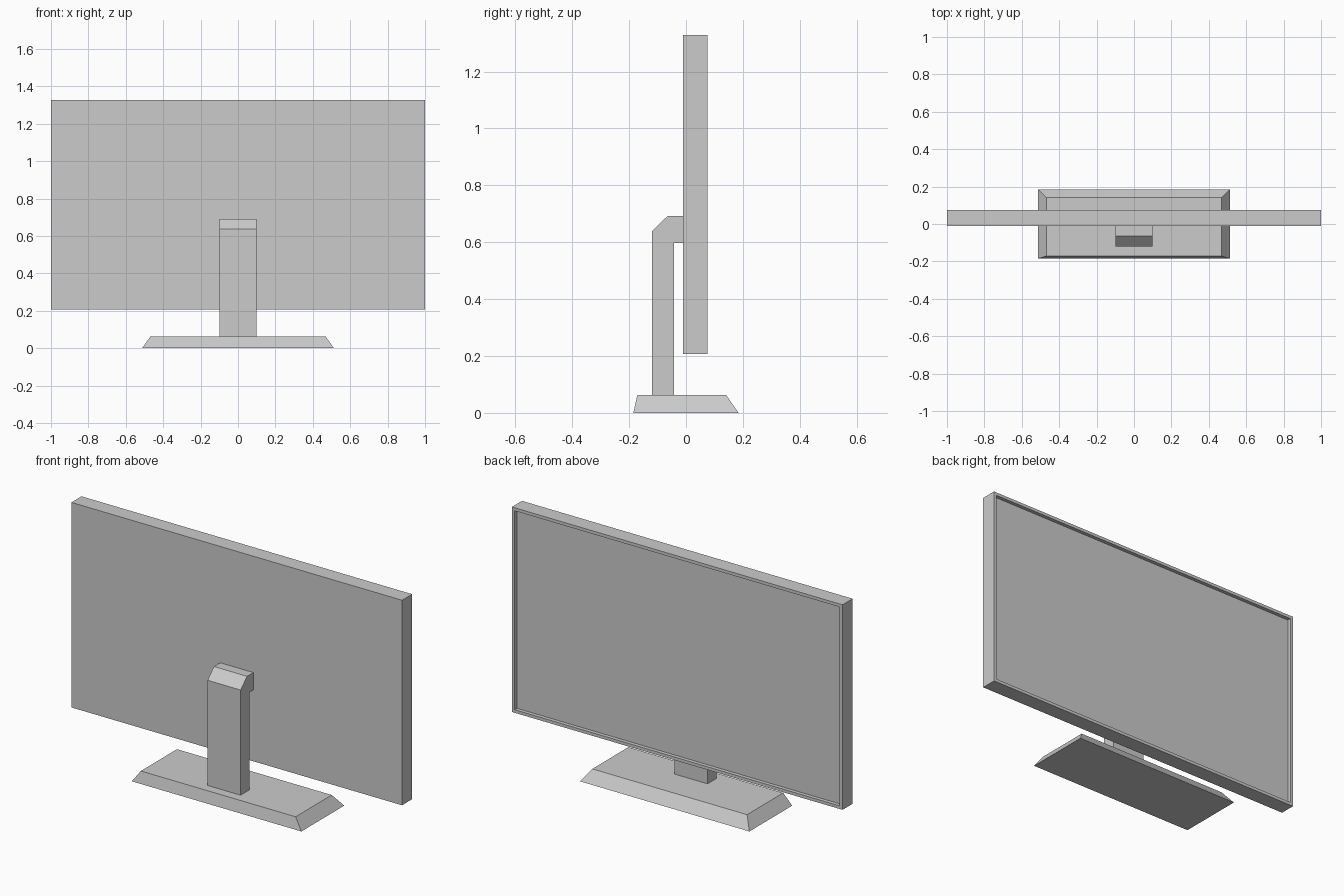
import bpy, bmesh

if "Cube" in bpy.data.objects:
    bpy.data.objects.remove(bpy.data.objects["Cube"])


def finish(bm, name):
    bmesh.ops.recalc_face_normals(bm, faces=bm.faces)
    mesh = bpy.data.meshes.new(name)
    bm.to_mesh(mesh)
    bm.free()
    obj = bpy.data.objects.new(name, mesh)
    bpy.context.collection.objects.link(obj)
    return obj


def box(x, y0, y1, z0, z1):
    """Box symmetric in x, spanning the given y and z ranges."""
    bm = bmesh.new()
    bmesh.ops.create_cube(bm, size=2)
    for v in bm.verts:
        v.co = (v.co.x * x, y1 if v.co.y > 0 else y0, z1 if v.co.z > 0 else z0)
    bm.normal_update()
    return bm


# Foot: tapered slab, steeper on its front edge
bm = box(0.513, -0.185, 0.185, 0.0, 0.063)
for v in bm.verts:
    if v.co.z > 0.03:
        v.co.x *= 0.468 / 0.513
        v.co.y = 0.141 if v.co.y > 0 else -0.171
finish(bm, "base")

# Neck: side profile (y, z) extruded across x
profile = [(-0.12, 0.063), (-0.12, 0.638), (-0.065, 0.692), (-0.011, 0.692),
           (-0.011, 0.597), (-0.043, 0.597), (-0.043, 0.063)]
bm = bmesh.new()
face = bm.faces.new([bm.verts.new((-0.1, y, z)) for y, z in profile])
ext = bmesh.ops.extrude_face_region(bm, geom=[face], use_keep_orig=True)
bmesh.ops.translate(bm, vec=(0.2, 0, 0),
                    verts=[g for g in ext["geom"] if isinstance(g, bmesh.types.BMVert)])
finish(bm, "neck")

# Display: panel with a recessed screen inside a thin bezel
bm = box(1.0, -0.011, 0.076, 0.207, 1.328)
screen = max(bm.faces, key=lambda f: f.calc_center_median().y)
bmesh.ops.inset_region(bm, faces=[screen], thickness=0.024)
bmesh.ops.inset_region(bm, faces=[screen], thickness=0.0)
for v in screen.verts:
    v.co.y -= 0.02
bmesh.ops.remove_doubles(bm, verts=bm.verts, dist=0.0001)
finish(bm, "display_panel")
